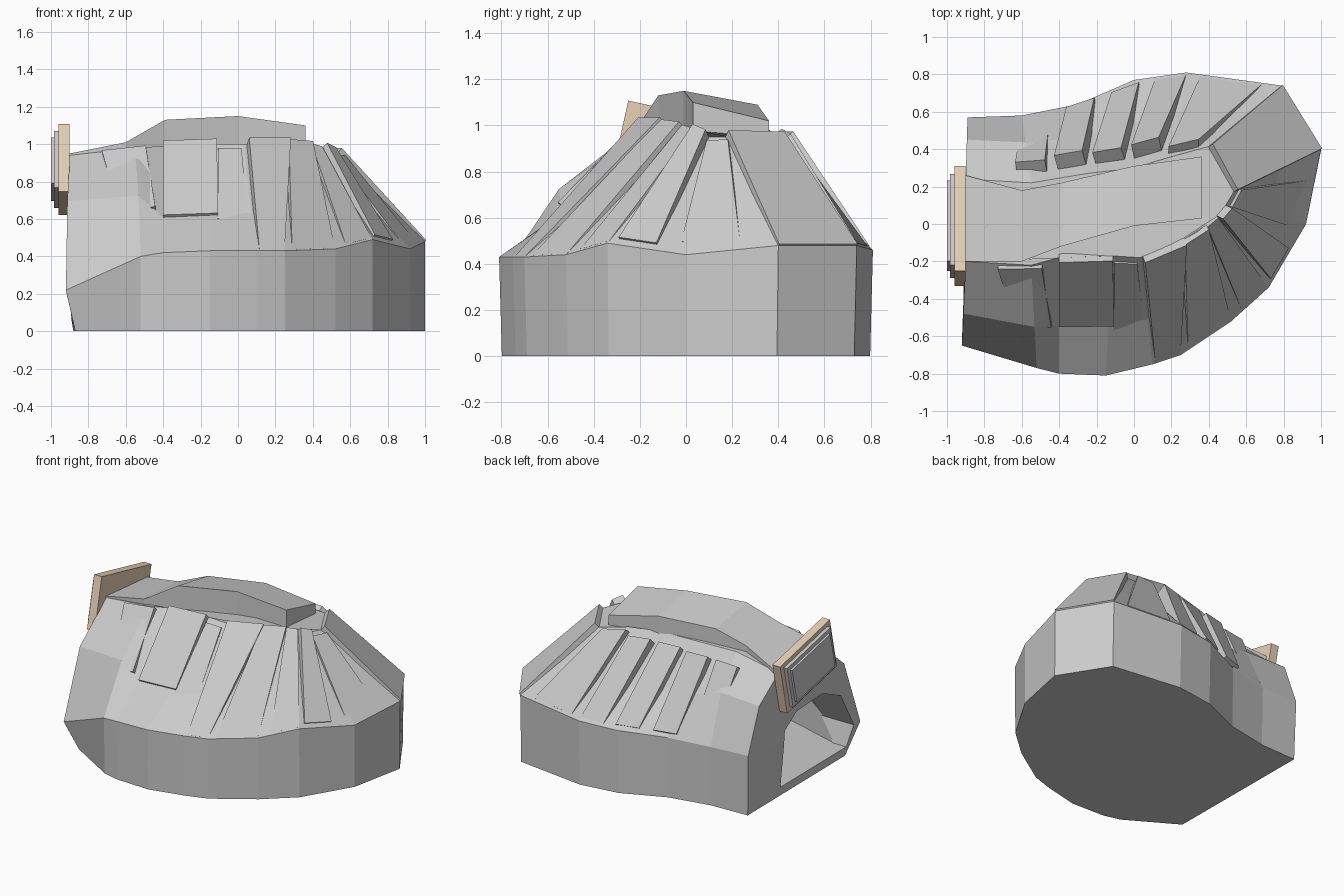
import bpy, bmesh, math
from mathutils import Vector, Matrix

if "Cube" in bpy.data.objects:
    bpy.data.objects.remove(bpy.data.objects["Cube"])

# Rock rim: wall top x, y, z and matching crown x, y, z, counter-clockwise from the entrance
ROWS = [
    (-.92, -.65, .22, -.90, -.20, .94), (-.52, -.77, .40, -.55, -.22, .98),
    (-.40, -.80, .42, -.40, -.18, .99), (-.15, -.81, .43, -.12, -.17, 1.0),
    (.10, -.75, .43, .03, -.18, 1.0), (.25, -.70, .43, .20, -.12, 1.0),
    (.52, -.52, .44, .34, -.04, 1.0), (.72, -.34, .49, .43, .03, .98),
    (.92, .0, .44, .49, .10, .95), (1.0, .40, .48, .55, .20, .95),
    (.79, .74, .48, .42, .42, .94), (.28, .81, .46, .20, .36, .98),
    (.0, .77, .45, .0, .30, .98), (-.30, .64, .43, -.25, .27, .97),
    (-.60, .58, .42, -.55, .22, .95), (-.89, .57, .43, -.90, .24, .90)]
N = len(ROWS)
WALL = [Vector(r[:3]) for r in ROWS]
CROWN = [Vector(r[3:]) for r in ROWS]


def finish(name, bm, color=None):
    bmesh.ops.recalc_face_normals(bm, faces=bm.faces)
    me = bpy.data.meshes.new(name)
    bm.to_mesh(me)
    bm.free()
    ob = bpy.data.objects.new(name, me)
    bpy.context.collection.objects.link(ob)
    if color:
        mat = bpy.data.materials.new(name)
        mat.diffuse_color = color
        mat.use_nodes = True
        mat.node_tree.nodes["Principled BSDF"].inputs["Base Color"].default_value = mat.diffuse_color
        me.materials.append(mat)
    return ob


def loft(name, rings):
    bm = bmesh.new()
    vs = [[bm.verts.new(p) for p in ring] for ring in rings]
    n = len(rings[0])
    for a, b in zip(vs, vs[1:]):
        for i in range(n):
            j = (i + 1) % n
            bm.faces.new((a[i], a[j], b[j], b[i]))
    bm.faces.new(vs[0][::-1])
    bm.faces.new(vs[-1])
    return finish(name, bm)


def mix(a, b, t, tz):
    p = a.lerp(b, t)
    p.z = a.z + (b.z - a.z) * tz
    return p


# Main rock body: bulging at the entrance, hollowed under the front and back slabs
base = [Vector((p.x, p.y * .985, 0)) for p in WALL]
base[0] = Vector((-.87, -.55, 0))
base[-1].x = -.88
BEND = {0: (.38, .66), 1: (.40, .56), 2: (.42, .33), 3: (.42, .33), 4: (.42, .36), 11: (.48, .42),
        12: (.48, .40), 13: (.48, .42), 14: (.40, .62), 15: (.36, .66)}
mid = [mix(a, b, *BEND.get(i, (.48, .46))) for i, (a, b) in enumerate(zip(WALL, CROWN))]
rock = loft("cave_rock", [base, WALL, mid, CROWN])

# Hollow chamber and arched entrance
low = [Vector((p.x * .84, p.y * .84, .07)) for p in WALL]
side = [Vector((p.x * .84, p.y * .84, p.z * .85)) for p in WALL]
roof = [mix(a, b, .6, .48) for a, b in zip(side, CROWN)]
chamber = loft("chamber_cutter", [low, side, roof])
ARCH = [(-.54, .07), (-.58, .22), (-.44, .48), (-.24, .57), (.04, .55), (.17, .46), (.21, .07)]
tunnel = loft("entrance_cutter", [[Vector((x, y, z)) for y, z in ARCH] for x in (-1.2, -.6)])
for cutter in (chamber, tunnel):
    cutter.hide_render = True
    cutter.hide_viewport = True
    m = rock.modifiers.new("hollow", 'BOOLEAN')
    m.operation = 'DIFFERENCE'
    m.solver = 'EXACT'
    m.object = cutter


# Leaning slabs laid on the slope between wall top and crown
def on_slope(i, t):
    k = min(int(i), N - 2)
    f = i - k
    return WALL[k].lerp(WALL[k + 1], f).lerp(CROWN[k].lerp(CROWN[k + 1], f), t)


def slab(name, i0, i1, j0, j1, t0, t1, lift0, lift1, thick=.13):
    quad = [on_slope(i0, t0), on_slope(i1, t0), on_slope(j1, t1), on_slope(j0, t1)]
    n = (quad[2] - quad[0]).cross(quad[3] - quad[1]).normalized()
    outer = [p + n * (lift0 if k < 2 else lift1) for k, p in enumerate(quad)]
    loft(name, [[p - n * thick for p in outer], outer])


SLABS = [  # rim start/end at bottom, rim start/end at top, slope range, lifts
    (0.75, 1.7, 0.5, 1.4, .42, .98, .02, .03),
    (2.0, 3.15, 2.0, 3.05, .38, 1.0, -.02, .04),
    (3.15, 3.9, 3.1, 3.9, .34, .95, -.03, .01),
    (4.1, 5.0, 4.1, 5.5, .01, 1.0, .0, .05),
    (5.15, 6.0, 5.4, 6.5, .01, 1.0, .0, .04),
    (6.3, 7.0, 6.5, 7.2, .02, 1.0, .0, .02),
    (7.1, 7.6, 7.2, 8.0, .05, 1.0, .01, .05),
    (7.9, 8.6, 8.0, 8.8, .1, .95, .0, .02),
    (9.0, 10.0, 8.7, 10.1, .0, 1.0, .01, .04),
    (10.2, 10.85, 10.4, 11.1, .03, .95, .0, .05),
    (11.0, 11.6, 11.3, 12.0, .03, .88, .0, .09),
    (11.9, 12.4, 12.2, 12.8, .05, .88, .01, .08),
    (12.7, 13.2, 13.0, 13.5, .05, .86, .02, .09),
    (13.5, 14.0, 13.7, 14.2, .08, .86, .01, .07)]
for k, s in enumerate(SLABS):
    slab("rock_slab_%02d" % (k + 1), *s)

# Ridge cap: x, front y, back y, front z, back z, underside z
RIDGE = [(-.90, -.20, .26, .95, .91, .80), (-.60, -.20, .18, 1.01, .99, .88),
         (-.39, -.12, .22, 1.13, 1.07, .93), (0, -.01, .31, 1.15, 1.09, .95),
         (.36, .03, .36, 1.10, 1.02, .94)]
loft("ridge_cap", [[Vector((x, y0, zb)), Vector((x, y0, z0)), Vector((x, y1, z1)), Vector((x, y1, zb))]
                   for x, y0, y1, z0, z1, zb in RIDGE])


# Tilted sign above the entrance: board, panel and raised plate
def board(name, x0, x1, w, h, color=None):
    bm = bmesh.new()
    mat = (Matrix.Translation(((x0 + x1) / 2, -.01, .865)) @ Matrix.Rotation(math.radians(-12.5), 4, 'X')
           @ Matrix.Diagonal((x1 - x0, w, h, 1)))
    bmesh.ops.create_cube(bm, size=1, matrix=mat)
    finish(name, bm, color)


board("sign_board", -.96, -.90, .574, .37, (.80, .64, .48, 1))
board("sign_panel", -.985, -.955, .50, .31)
board("sign_plate", -1.0, -.98, .44, .25)
